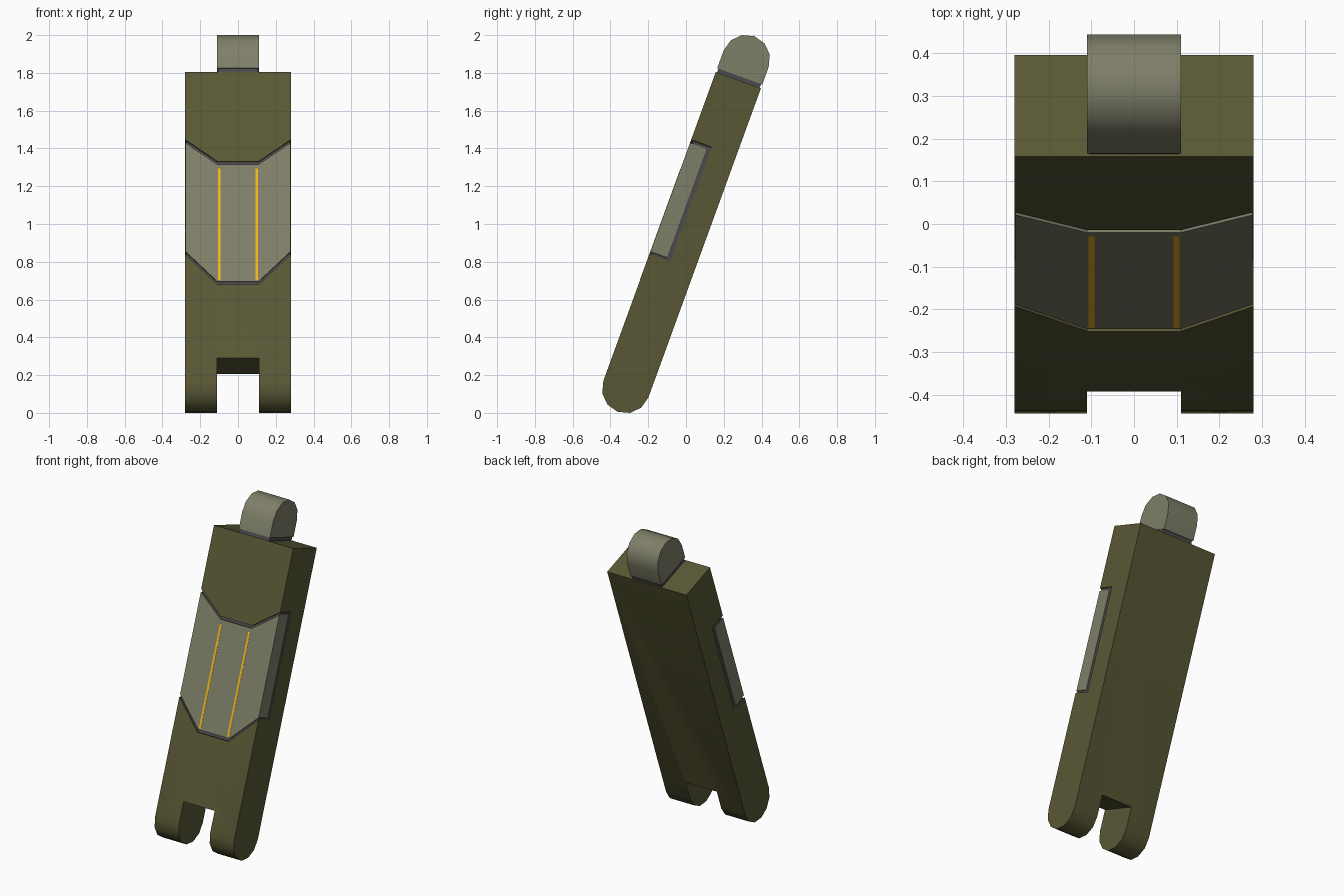
import bpy, bmesh, math
from mathutils import Matrix

if "Cube" in bpy.data.objects:
    bpy.data.objects.remove(bpy.data.objects["Cube"])

# Everything is modelled upright, then leaned back 20 degrees around the centre
LEAN = Matrix.Translation((0, 0, 1)) @ Matrix.Rotation(math.radians(-20), 4, 'X')
R, PIVOT, W, TAB = 0.127, 0.931, 0.28, 0.11


def material(name, rgb):
    m = bpy.data.materials.new(name)
    m.diffuse_color = (*rgb, 1)
    m.use_nodes = True
    m.node_tree.nodes["Principled BSDF"].inputs["Base Color"].default_value = m.diffuse_color
    return m


olive = material("olive", (0.10, 0.097, 0.036))
light = material("light_olive_grey", (0.21, 0.21, 0.14))
dark = material("dark_grey", (0.07, 0.07, 0.075))
yellow = material("yellow", (0.9, 0.47, 0.01))


def prism(name, pts, lo, hi, axis, mat=None):
    """Extrude a profile: axis X takes (y, z) points, axis Y takes (x, z) points."""
    bm = bmesh.new()
    rings = []
    for d in (lo, hi):
        rings.append([bm.verts.new((d, a, b) if axis == 'X' else (a, d, b))
                      for a, b in pts])
    n = len(pts)
    bm.faces.new(rings[0])
    bm.faces.new(rings[1])
    for i in range(n):
        j = (i + 1) % n
        bm.faces.new((rings[0][i], rings[0][j], rings[1][j], rings[1][i]))
    bmesh.ops.recalc_face_normals(bm, faces=bm.faces)
    me = bpy.data.meshes.new(name)
    bm.to_mesh(me)
    bm.free()
    ob = bpy.data.objects.new(name, me)
    bpy.context.collection.objects.link(ob)
    ob.matrix_world = LEAN
    if mat:
        me.materials.append(mat)
    return ob


def rect(a0, a1, b0, b1):
    return [(a0, b0), (a1, b0), (a1, b1), (a0, b1)]


def arc(sign):
    """Half-round end with six segments."""
    return [(R * math.cos(math.pi * i / 6), sign * (PIVOT + R * math.sin(math.pi * i / 6)))
            for i in range(7)]


def activate(ob):
    bpy.ops.object.select_all(action='DESELECT')
    ob.select_set(True)
    bpy.context.view_layer.objects.active = ob


def smooth(ob):
    activate(ob)
    bpy.ops.object.shade_smooth_by_angle(angle=math.radians(34))


def cut(ob, cutter):
    cutter.hide_render = True
    mod = ob.modifiers.new("cut", 'BOOLEAN')
    mod.operation, mod.solver, mod.object = 'DIFFERENCE', 'EXACT', cutter
    activate(ob)
    bpy.ops.object.modifier_apply(modifier=mod.name)
    bpy.data.objects.remove(cutter)


def panel_outline(half, inset):
    """Chevron-ended panel: flat middle, ends sloping up to the sides."""
    e = half - TAB
    top, bottom = 0.307 - inset, -0.386 + inset
    return [(-half, bottom + e), (-TAB, bottom), (TAB, bottom), (half, bottom + e),
            (half, top + 0.72 * e), (TAB, top), (-TAB, top), (-half, top + 0.72 * e)]


# Main bar with rounded foot, bottom notch and panel recess
body = prism("link_body", arc(-1) + [(-R, 0.81), (R, 0.81)], -W, W, 'X', olive)
cut(body, prism("notch_cutter", rect(-TAB, TAB, -1.3, -0.80), -0.3, 0.3, 'Y'))
cut(body, prism("recess_cutter", panel_outline(0.32, 0), -0.3, -0.012, 'Y'))
smooth(body)

# Rounded hinge tab on a narrower dark neck
smooth(prism("hinge_tab", arc(1) + [(-R, 0.832), (R, 0.832)], -TAB, TAB, 'X', light))
prism("tab_neck", rect(-0.12, 0.12, 0.80, 0.84), -0.105, 0.105, 'X', dark)

# Front panel seated in a dark liner
prism("panel_liner", panel_outline(0.275, -0.002), -R + 0.012, -0.010, 'Y', dark)
prism("front_panel", panel_outline(0.278, 0.017), -R, -0.034, 'Y', light)

# Yellow stripes
for name, s in (("stripe_left", -1), ("stripe_right", 1)):
    prism(name, rect(s * 0.10 - 0.007, s * 0.10 + 0.007, -0.362, 0.265),
          -R - 0.001, -R + 0.01, 'Y', yellow)
